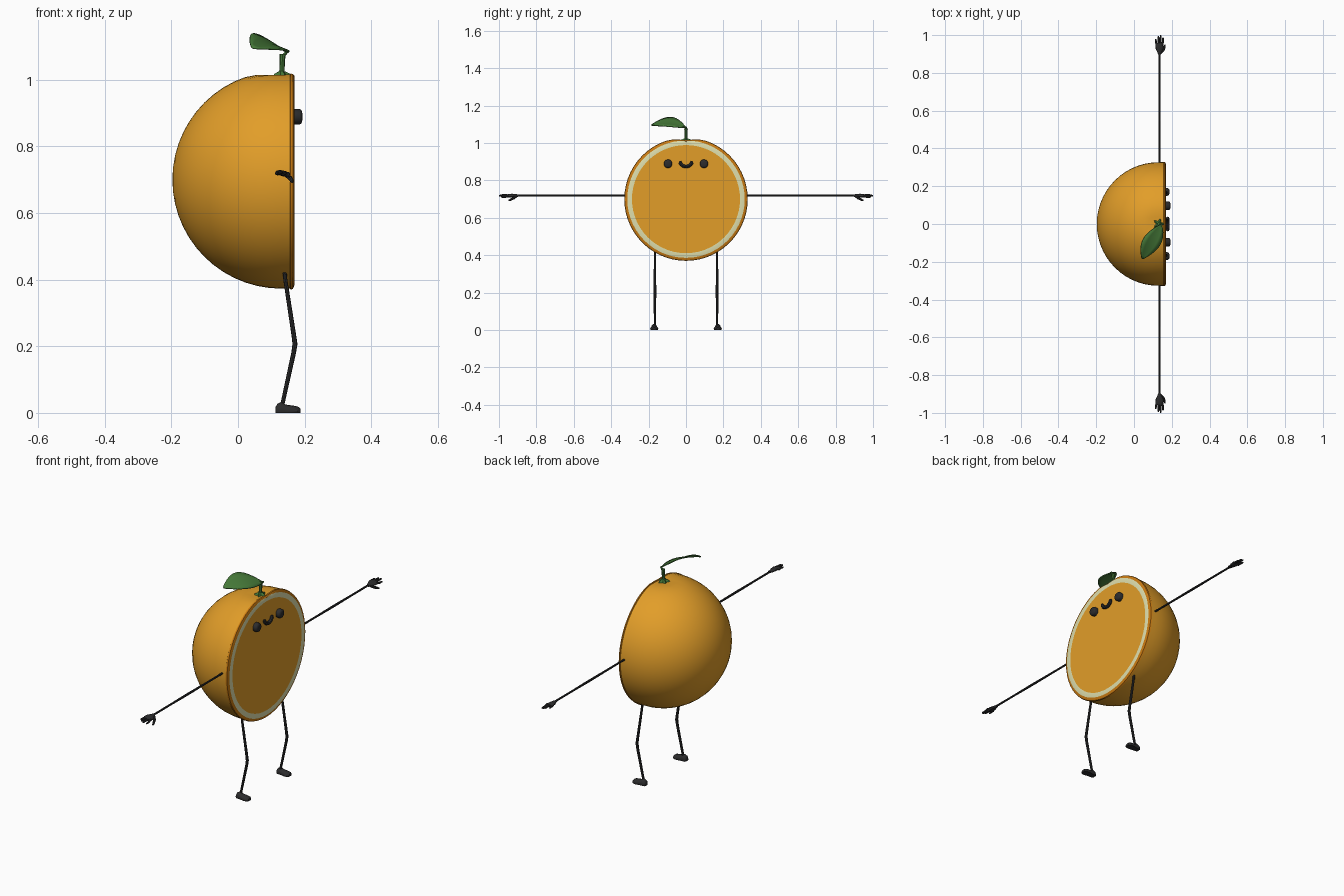
import bpy, bmesh, math
from mathutils import Vector

if "Cube" in bpy.data.objects:
    bpy.data.objects.remove(bpy.data.objects["Cube"])


def material(name, rgb):
    m = bpy.data.materials.new(name)
    m.diffuse_color = (*rgb, 1)
    m.use_nodes = True
    m.node_tree.nodes["Principled BSDF"].inputs["Base Color"].default_value = m.diffuse_color
    return m


PEEL = material("orange peel", (0.76, 0.34, 0.022))
RIM = material("dark orange rim", (0.60, 0.20, 0.006))
PITH = material("pale pith", (0.74, 0.74, 0.42))
PULP = material("orange pulp", (0.76, 0.34, 0.022))
BLACK = material("soft black", (0.025, 0.025, 0.026))
LEAF = material("leaf green", (0.06, 0.19, 0.04))


def skin(bm, rings, mats=None, caps=True):
    """Bridge closed rings of points; mats gives one slot per band."""
    vs = [[bm.verts.new(p) for p in r] for r in rings]
    n = len(vs[0])
    for k, (a, b) in enumerate(zip(vs, vs[1:])):
        for i in range(n):
            j = (i + 1) % n
            f = bm.faces.new((a[i], a[j], b[j], b[i]))
            f.material_index = mats[k] if mats else 0
    if caps:
        bm.faces.new(vs[0])
        bm.faces.new(vs[-1]).material_index = mats[-1] if mats else 0


def tube(bm, pts, radii, ref=(0, 0, 1), n=8):
    """Round tube along a path with a radius at each point."""
    pts = [Vector(p) for p in pts]
    rings = []
    for i, p in enumerate(pts):
        d = (pts[min(i + 1, len(pts) - 1)] - pts[max(i - 1, 0)]).normalized()
        u = Vector(ref).cross(d).normalized()
        v = d.cross(u)
        rings.append([p + radii[i] * (u * math.cos(t) + v * math.sin(t))
                      for t in (2 * math.pi * k / n for k in range(n))])
    skin(bm, rings)


def lathe(profile, cy, cz, n):
    """Rings around an axis parallel to x from (x, radius) pairs."""
    return [[Vector((x, cy + r * math.sin(2 * math.pi * k / n), cz + r * math.cos(2 * math.pi * k / n)))
             for k in range(n)] for x, r in profile]


def finish(name, bm, mats, mirror=False, angle=40):
    bmesh.ops.recalc_face_normals(bm, faces=bm.faces)
    me = bpy.data.meshes.new(name)
    bm.to_mesh(me)
    bm.free()
    ob = bpy.data.objects.new(name, me)
    bpy.context.collection.objects.link(ob)
    for m in mats:
        me.materials.append(m)
    if mirror:
        mod = ob.modifiers.new("mirror", "MIRROR")
        mod.use_axis = (False, True, False)
    bpy.ops.object.select_all(action="DESELECT")
    ob.select_set(True)
    bpy.context.view_layer.objects.active = ob
    bpy.ops.object.shade_smooth_by_angle(angle=math.radians(angle))
    return ob


# Fruit half: hemisphere, rim, pith ring and pulp disc, with a dimple at the top
CX, CZ, R = 0.13, 0.70, 0.327
prof = [(CX - R * math.cos(a), R * math.sin(a))
        for a in (math.pi / 2 * k / 14 for k in range(15))]
prof[0] = (prof[0][0], 0.002)
slots = [0] * 15 + [1] * 3 + [2] + [3]
prof += [(0.156, 0.327), (0.158, 0.330), (0.165, 0.328), (0.170, 0.314), (0.170, 0.289), (0.170, 0.002)]
rings = lathe(prof, 0, CZ, 56)
for ring in rings[:-3]:
    for p in ring:
        if p.z > CZ + 0.2:
            p.z -= 0.018 * math.exp(-((p.x - CX) ** 2 + p.y ** 2) / 0.06 ** 2)
for p, q in zip(rings[-3], rings[-4]):      # keep the pith inside the dimpled rim
    p.z = min(p.z, q.z - 0.006) if p.z > CZ + 0.25 else p.z
bm = bmesh.new()
skin(bm, rings, slots)
finish("fruit_half", bm, [PEEL, RIM, PITH, PULP])

# Eyes
bm = bmesh.new()
skin(bm, lathe([(0.165, 0.023), (0.186, 0.023), (0.191, 0.019), (0.193, 0.011)], 0.096, 0.889, 14))
finish("eyes", bm, [BLACK], mirror=True)

# Smile
bm = bmesh.new()
arc = [math.pi * (1 + k / 10) for k in range(11)]
path = [(0.178, 0.032 * math.cos(a), 0.903 + 0.029 * math.sin(a)) for a in arc]
tube(bm, path, [0.006] + [0.009] * 9 + [0.006], ref=(1, 0, 0))
finish("smile", bm, [BLACK])

# Arms
bm = bmesh.new()
tube(bm, [(0.135, y, 0.72) for y in (0.30, 0.45, 0.60, 0.64, 0.75, 0.91)],
     [0.005, 0.005, 0.006, 0.006, 0.005, 0.005])
finish("arms", bm, [BLACK], mirror=True)

# Hands: flattened palm, four fingers, drooping thumb
bm = bmesh.new()
palm = []
for y, w, h in ((0.895, 0.006, 0.006), (0.91, 0.012, 0.008), (0.93, 0.021, 0.009), (0.95, 0.022, 0.008), (0.958, 0.018, 0.005)):
    palm.append([(0.135 + w * math.cos(t), y, 0.719 + h * math.sin(t) - 0.2 * w * math.cos(t))
                 for t in (2 * math.pi * k / 12 for k in range(12))])
skin(bm, palm)
for x0, x1, y1, z1 in ((0.119, 0.115, 0.98, 0.719), (0.130, 0.129, 0.995, 0.721),
                       (0.141, 0.141, 1.0, 0.718), (0.151, 0.154, 0.988, 0.711)):
    tube(bm, [(x0, 0.945, 0.718), ((x0 + x1) / 2, 0.965, z1 + 0.001), (x1, y1 - 0.005, z1), (x1, y1, z1)],
         [0.0055, 0.0055, 0.0045, 0.002])
tube(bm, [(0.142, 0.905, 0.716), (0.155, 0.92, 0.706), (0.162, 0.938, 0.697), (0.164, 0.949, 0.692)],
     [0.006, 0.007, 0.006, 0.003])
finish("hands", bm, [BLACK], mirror=True)

# Legs with bent knees
bm = bmesh.new()
tube(bm, [(0.139, 0.166, 0.43), (0.142, 0.166, 0.40), (0.168, 0.166, 0.23), (0.171, 0.166, 0.207),
          (0.167, 0.166, 0.18), (0.132, 0.166, 0.02)],
     [0.006, 0.006, 0.007, 0.0075, 0.007, 0.006], ref=(0, 1, 0))
finish("legs", bm, [BLACK], mirror=True)

# Feet: shoe-shaped loft, flat underneath
bm = bmesh.new()
feet = []
for x, w, h in ((0.113, 0.011, 0.018), (0.118, 0.016, 0.027), (0.130, 0.017, 0.033), (0.143, 0.018, 0.025),
                (0.165, 0.022, 0.022), (0.180, 0.020, 0.019), (0.187, 0.012, 0.013)):
    feet.append([(x, 0.17 + w * math.cos(t), max(0, h * (0.3 + 0.7 * math.sin(t))))
                 for t in (2 * math.pi * k / 12 for k in range(12))])
skin(bm, feet)
finish("feet", bm, [BLACK], mirror=True)

# Stem with a five-lobed base
bm = bmesh.new()
tube(bm, [(0.131, 0, 1.0), (0.132, 0, 1.03), (0.133, 0, 1.06), (0.134, 0, 1.077)],
     [0.010, 0.008, 0.008, 0.010], ref=(1, 0, 0))
tube(bm, [(0.134, 0, 1.07), (0.147, 0, 1.084), (0.140, -0.015, 1.089)], [0.005, 0.005, 0.004], ref=(0, 1, 0))
calyx = []
for z, r, lobe in ((1.004, 0.024, 0.4), (1.017, 0.020, 0.4), (1.026, 0.008, 0)):
    calyx.append([(0.131 + r * (1 + lobe * math.cos(5 * t)) * math.cos(t),
                   r * (1 + lobe * math.cos(5 * t)) * math.sin(t), z)
                  for t in (2 * math.pi * k / 20 for k in range(20))])
skin(bm, calyx)
finish("stem", bm, [LEAF])

# Leaf: arched, tilted and folded along the midrib
bm = bmesh.new()
N = 12
grid = []
for i in range(N + 1):
    t = i / N
    c = Vector((0.145 - 0.10 * t, -0.005 - 0.18 * t, 1.086 + 0.012 * t + 0.018 * math.sin(math.pi * t)))
    w = 0.050 * math.sin(math.pi * (0.03 + 0.95 * t)) ** 0.9
    side = Vector((-0.90, 0.30, 0.48))
    grid.append([bm.verts.new(c + side * w * s + Vector((0, 0, 0.12 * w * abs(s)))) for s in (-1, -0.5, 0, 0.5, 1)])
for a, b in zip(grid, grid[1:]):
    for j in range(4):
        bm.faces.new((a[j], a[j + 1], b[j + 1], b[j]))
leaf = finish("leaf", bm, [LEAF])
leaf.modifiers.new("thickness", "SOLIDIFY").thickness = 0.005
